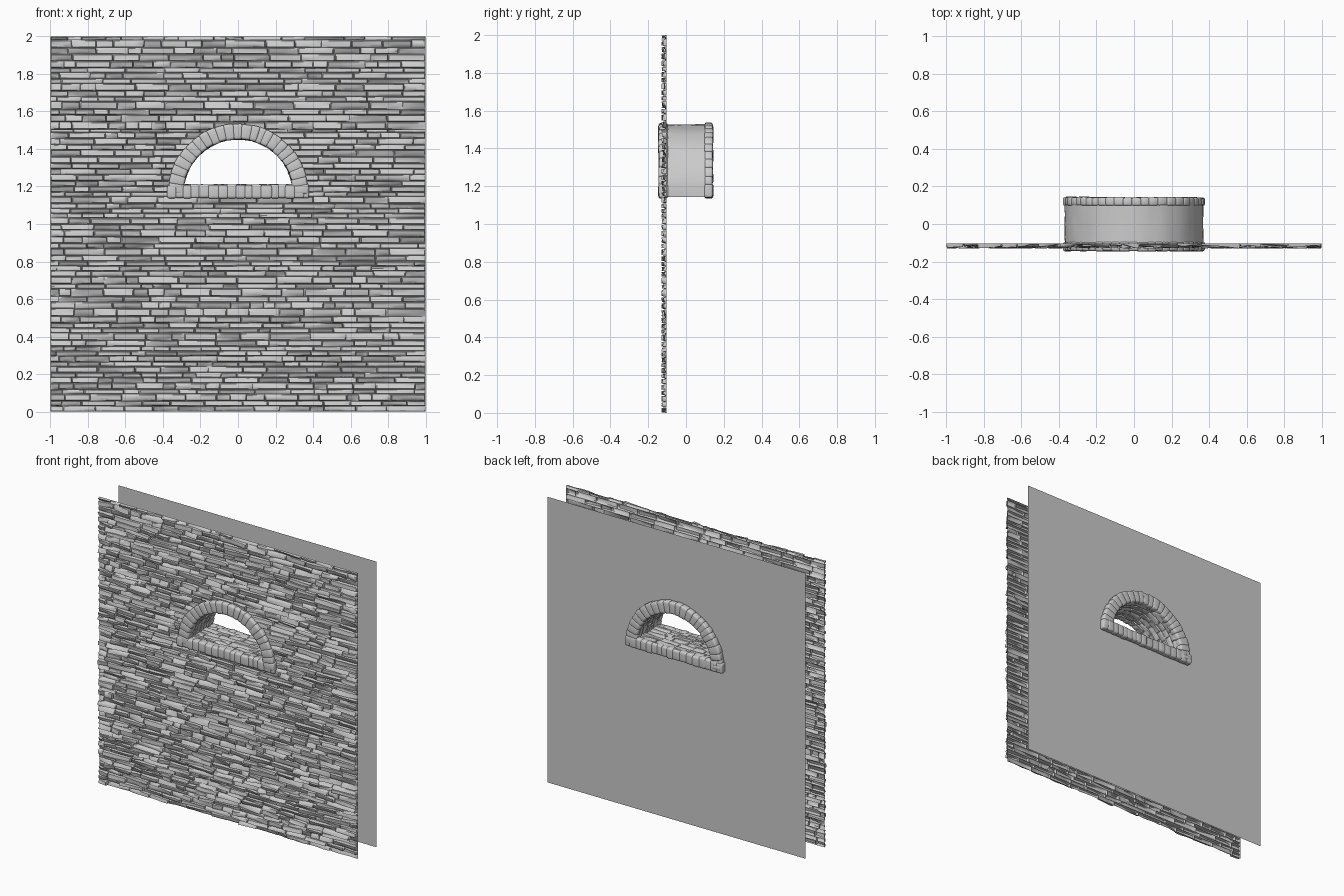
import bpy, bmesh, random
from math import sin, cos, pi, sqrt, radians
from mathutils import Vector

if "Cube" in bpy.data.objects:
    bpy.data.objects.remove(bpy.data.objects["Cube"])

random.seed(7)
CZ = 1.16            # arch centre height
R_IN, R_OUT = 0.30, 0.375
SILL_LO, SILL_HI = 1.137, 1.21
R_HOLE, HOLE_LO = 0.345, 1.17


def finish(name, bm, angle=40):
    me = bpy.data.meshes.new(name)
    bm.to_mesh(me)
    bm.free()
    ob = bpy.data.objects.new(name, me)
    bpy.context.collection.objects.link(ob)
    bpy.context.view_layer.objects.active = ob
    ob.select_set(True)
    bpy.ops.object.shade_smooth_by_angle(angle=radians(angle))
    ob.select_set(False)
    return ob


def cuts(a, b, lo, hi):
    """Split a..b into random lengths between lo and hi."""
    pts = [a]
    while pts[-1] < b - hi:
        pts.append(pts[-1] + random.uniform(lo, hi))
    if len(pts) > 1 and b - pts[-1] < lo * 0.6:
        pts.pop()
    return pts + [b]


def stone(bm, c, depth, put):
    """Thin raised stone face; c = (u0,u1) at the bottom and top edge, (v0,v1)."""
    (a0, a1), (b0, b1), (v0, v1) = c
    d = random.uniform(0.25, 0.8) * depth
    su, sv = random.uniform(-.35, .35) * depth, random.uniform(-.3, .3) * depth
    us, vs = (0, .03, .35, .68, .97, 1), (0, .12, .5, .88, 1)
    grid = []
    for j, v in enumerate(vs):
        row = []
        for i, u in enumerate(us):
            lo, hi = a0 + (a1 - a0) * u, b0 + (b1 - b0) * u
            edge = i in (0, 5) or j in (0, 4)
            h = 0 if edge else d + su * (2 * u - 1) + sv * (2 * v - 1) \
                + random.uniform(-.15, .15) * depth
            h = min(max(h, 0), depth)
            row.append(bm.verts.new(put(lo + (hi - lo) * v, v0 + (v1 - v0) * v, h)))
        grid.append(row)
    for j in range(4):
        for i in range(5):
            bm.faces.new((grid[j][i], grid[j][i + 1], grid[j + 1][i + 1], grid[j + 1][i]))


def hole_w(z):
    return sqrt(max(R_HOLE ** 2 - (z - CZ) ** 2, 0))


# Front wall: courses of thin stacked stones, cut around the window
bm = bmesh.new()
wall = lambda u, v, h: Vector((u, -0.103 - h, v))
levels = (cuts(0, HOLE_LO, .024, .042)
          + cuts(HOLE_LO, CZ + R_HOLE, .024, .04)[1:]
          + cuts(CZ + R_HOLE, 2, .024, .042)[1:])
for z0, z1 in zip(levels, levels[1:]):
    if HOLE_LO - 1e-6 <= z0 and z1 <= CZ + R_HOLE + 1e-6:
        w0, w1 = hole_w(z0), hole_w(z1)
        for s in (-1, 1):
            xs = cuts(max(w0, w1), 1, .06, .2)
            for k, (p, q) in enumerate(zip(xs, xs[1:])):
                lo, hi = ((w0, q), (w1, q)) if k == 0 else ((p, q), (p, q))
                if s < 0:
                    lo, hi = (-lo[1], -lo[0]), (-hi[1], -hi[0])
                stone(bm, (lo, hi, (z0, z1)), .027, wall)
    else:
        xs = [-1] + cuts(-1 + random.uniform(.03, .15), 1, .06, .22)
        for p, q in zip(xs, xs[1:]):
            stone(bm, ((p, q), (p, q), (z0, z1)), .027, wall)
finish("front_stone_wall", bm, 50)

# Back wall: flat sheet with a half-moon hole
bm = bmesh.new()


def loop_edges(pts):
    vs = [bm.verts.new(p) for p in pts]
    return [bm.edges.new((vs[i], vs[(i + 1) % len(vs)])) for i in range(len(vs))]


Y_BACK = 0.105
edges = loop_edges([(x, Y_BACK, z) for x, z in ((-1, 0), (1, 0), (1, 2), (-1, 2))])
edges += loop_edges([(R_HOLE * cos(pi * i / 32), Y_BACK, max(CZ + R_HOLE * sin(pi * i / 32), HOLE_LO))
                     for i in range(33)])
bmesh.ops.triangle_fill(bm, use_beauty=True, edges=edges, normal=(0, 1, 0))
finish("back_wall", bm)

# Tunnel outside: smooth half-moon shell, slightly uneven
bm = bmesh.new()
prof = []
for i in range(41):
    a = pi * i / 40
    prof.append((0.37 * cos(a), CZ + 0.367 * sin(a)))
prof += [(-.37 + .74 * i / 16, SILL_LO + .006) for i in range(17)]
rings = []
for y in (-.11, -.055, 0, .055, .11):
    ring = []
    for x, z in prof:
        k = 1 + random.uniform(-.006, .006)
        ring.append(bm.verts.new((x * k, y, CZ + (z - CZ) * k)))
    rings.append(ring)
n = len(prof)
for r0, r1 in zip(rings, rings[1:]):
    for i in range(n):
        bm.faces.new((r0[i], r1[i], r1[(i + 1) % n], r0[(i + 1) % n]))
bmesh.ops.recalc_face_normals(bm, faces=bm.faces[:])
finish("tunnel_shell", bm, 60)

# Tunnel inside: stone-faced vault and floor
bm = bmesh.new()
vault = lambda u, v, h: Vector(((R_IN - h) * cos(u), v, CZ + (R_IN - h) * sin(u)))
floor = lambda u, v, h: Vector((u, v, SILL_HI - .008 + h))
ys = cuts(-.125, .125, .03, .045)
for y0, y1 in zip(ys, ys[1:]):
    for put, a, b, lo, hi in ((vault, .1, pi - .1, .15, .35), (floor, -.3, .3, .06, .16)):
        us = cuts(a, b, lo, hi)
        for p, q in zip(us, us[1:]):
            stone(bm, ((p, q), (p, q), (y0, y1)), .011, put)
finish("tunnel_lining", bm, 50)


def block(bm, put, u0, u1, v0, v1, y0, y1):
    """Rounded stone block, mapped through put(u, v, y)."""
    v0, v1 = v0 + random.uniform(0, .005), v1 - random.uniform(0, .006)
    t = bmesh.new()
    bmesh.ops.create_cube(t, size=1)
    bmesh.ops.bevel(t, geom=t.edges[:], offset=.2, segments=3, profile=.5, affect='EDGES')
    vm = {}
    for v in t.verts:
        x, y, z = v.co + Vector((.5, .5, .5))
        vm[v] = bm.verts.new(put(u0 + (u1 - u0) * x, v0 + (v1 - v0) * z, y0 + (y1 - y0) * y))
    for f in t.faces:
        bm.faces.new([vm[v] for v in f.verts])
    t.free()


# Stone surrounds: an arch of blocks over a sill, front and back
arch = lambda u, v, y: Vector((v * cos(u), y, CZ + v * sin(u)))
sill = lambda u, v, y: Vector((u, y, v))
for name, y0, y1 in (("front_window_surround", -.148, -.095), ("back_window_surround", .097, .146)):
    bm = bmesh.new()
    sets = ((arch, 0.0, pi, R_IN - .01, R_OUT + .003, .1, .15, .012),
            (sill, -.378, .378, SILL_LO - .002, SILL_HI + .003, .036, .058, .005))
    for put, a, b, v0, v1, lo, hi, lap in sets:
        us = cuts(a, b, lo, hi)
        for p, q in zip(us, us[1:]):
            j = random.uniform(0, .006)
            f0, f1 = (y0 + j, y1) if y0 < 0 else (y0, y1 - j)
            block(bm, put, max(p - lap, a), min(q + lap, b), v0, v1, f0, f1)
    bmesh.ops.recalc_face_normals(bm, faces=bm.faces[:])
    finish(name, bm, 60)
